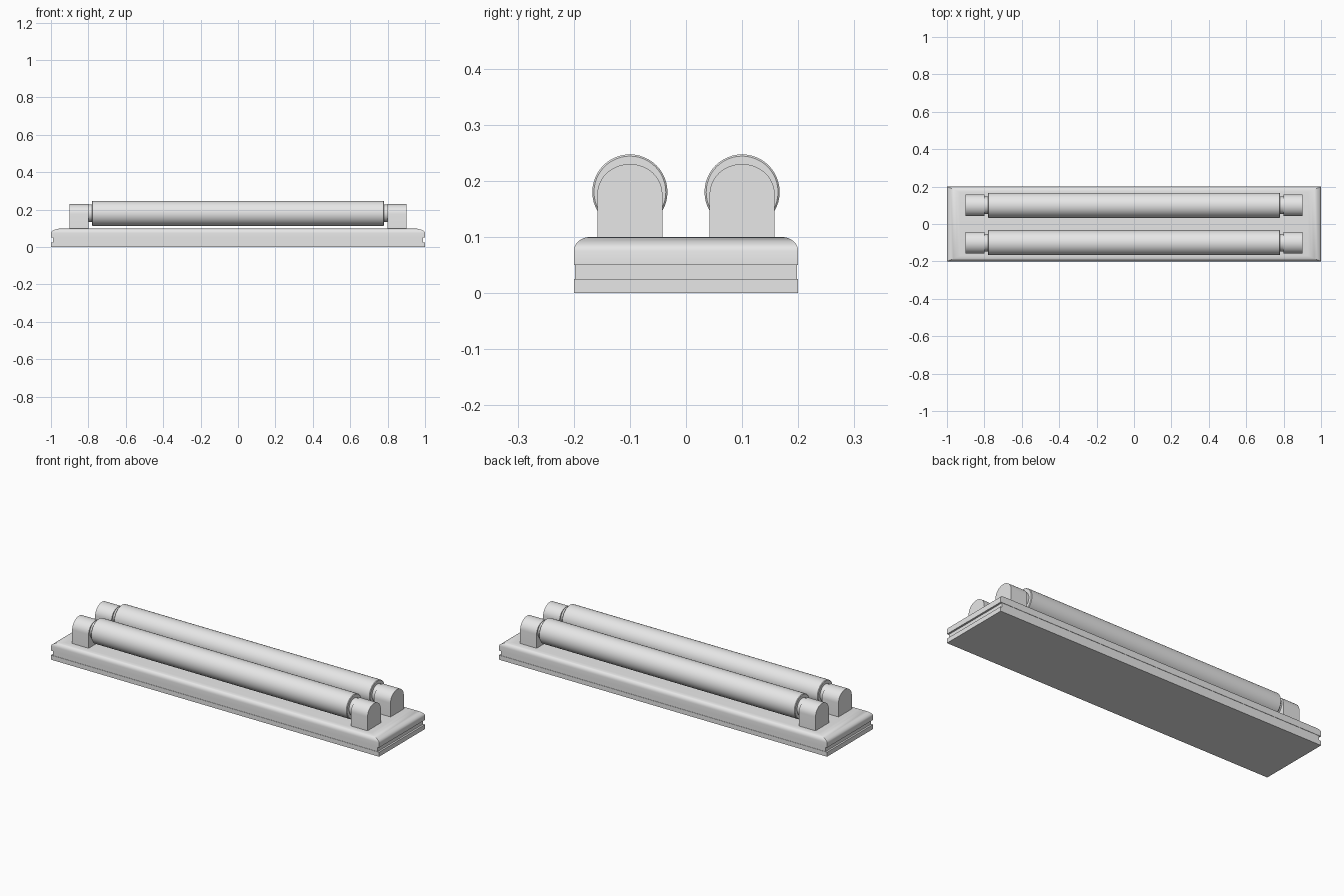
import bpy, bmesh, math

cube = bpy.data.objects.get("Cube")
if cube:
    bpy.data.objects.remove(cube)

GREY = (0.8, 0.8, 0.8, 1)
grey = bpy.data.materials.new("light_grey")
grey.use_nodes = True
grey.diffuse_color = GREY
grey.node_tree.nodes["Principled BSDF"].inputs["Base Color"].default_value = GREY


def loft(name, rings):
    """Join equal-length rings of points into a capped, smooth-shaded solid."""
    bm = bmesh.new()
    rows = [[bm.verts.new(p) for p in ring] for ring in rings]
    n = len(rows[0])
    for a, b in zip(rows, rows[1:]):
        for i in range(n):
            j = (i + 1) % n
            bm.faces.new((a[i], a[j], b[j], b[i]))
    bm.faces.new(rows[0][::-1])
    bm.faces.new(rows[-1])
    bmesh.ops.recalc_face_normals(bm, faces=bm.faces)
    mesh = bpy.data.meshes.new(name)
    bm.to_mesh(mesh)
    bm.free()
    mesh.materials.append(grey)
    obj = bpy.data.objects.new(name, mesh)
    bpy.context.collection.objects.link(obj)
    bpy.ops.object.select_all(action='DESELECT')
    obj.select_set(True)
    bpy.context.view_layer.objects.active = obj
    bpy.ops.object.shade_smooth_by_angle(angle=math.radians(35))
    return obj


def rectangle(x, y, z):
    return [(-x, -y, z), (x, -y, z), (x, y, z), (-x, y, z)]


def circle(x, y, z, r, n=48):
    turns = [math.tau * i / n for i in range(n)]
    return [(x, y + r * math.cos(t), z + r * math.sin(t)) for t in turns]


def arch(x, y, half, base, spring, rise, n=20):
    turns = [math.pi * i / n for i in range(n + 1)]
    top = [(x, y + half * math.cos(t), spring + rise * math.sin(t)) for t in turns]
    return [(x, y - half, base), (x, y + half, base)] + top[0:]


# Base: plate, shallow groove, then a cover with rounded shoulders
sections = [(1, 0.2, 0), (1, 0.2, 0.025), (0.99, 0.198, 0.025),
            (0.99, 0.198, 0.05), (1, 0.2, 0.05)]
for i in range(7):
    t = math.pi / 2 * i / 6
    sections.append((0.93 + 0.07 * math.cos(t), 0.17 + 0.03 * math.cos(t),
                     0.075 + 0.025 * math.sin(t)))
loft("base", [rectangle(*s) for s in sections])

# Two tubes, each with end necks and arched holders
AXIS = 0.18
for row, y in (("front", -0.1), ("back", 0.1)):
    loft(row + "_tube", [circle(x, y, AXIS, r) for x, r in
                         ((-0.78, 0.064), (-0.777, 0.067), (0.777, 0.067), (0.78, 0.064))])
    for side, s in (("right", -1), ("left", 1)):
        loft(f"{row}_{side}_neck", [circle(s * x, y, AXIS, 0.047) for x in (0.77, 0.81)])
        loft(f"{row}_{side}_holder",
             [arch(s * x, y, 0.058, 0.095, 0.176, 0.054) for x in (0.8, 0.9)])
